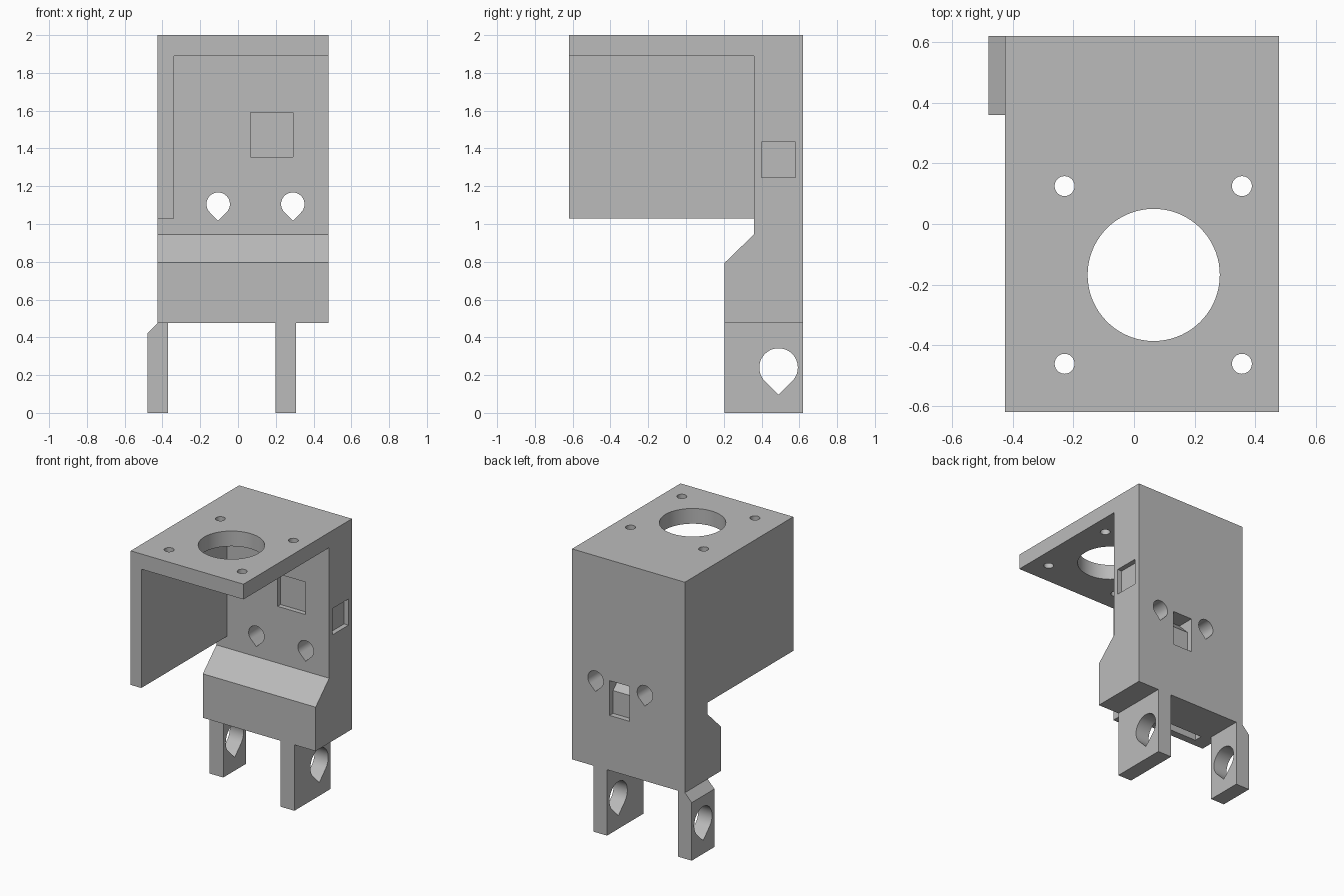
import bpy
import bmesh
from math import cos, sin, pi, radians
from mathutils import Vector

cube = bpy.data.objects.get("Cube")
if cube:
    bpy.data.objects.remove(cube, do_unlink=True)

grey = bpy.data.materials.new("plain grey")
grey.use_nodes = True
grey.diffuse_color = (0.5, 0.5, 0.5, 1)
grey.node_tree.nodes["Principled BSDF"].inputs["Base Color"].default_value = (0.5, 0.5, 0.5, 1)

# Overall extents shared by several parts
LEFT, RIGHT = -0.425, 0.478
FRONT, BACK = -0.62, 0.62
PLATE_Y = 0.36
BASE, TOP = 0.477, 2.0
PLACE = {"x": lambda a, b, d: (d, a, b),
         "y": lambda a, b, d: (a, d, b),
         "z": lambda a, b, d: (a, b, d)}


def prism(name, axis, profile, start, end):
    """Extrude a closed profile along one axis."""
    bm = bmesh.new()
    verts = [bm.verts.new(PLACE[axis](a, b, start)) for a, b in profile]
    face = bm.faces.new(verts)
    extruded = bmesh.ops.extrude_face_region(bm, geom=[face])["geom"]
    moved = [v for v in extruded if isinstance(v, bmesh.types.BMVert)]
    bmesh.ops.translate(bm, verts=moved, vec=Vector(PLACE[axis](0, 0, end - start)))
    bmesh.ops.recalc_face_normals(bm, faces=bm.faces)
    mesh = bpy.data.meshes.new(name)
    bm.to_mesh(mesh)
    bm.free()
    mesh.materials.append(grey)
    obj = bpy.data.objects.new(name, mesh)
    bpy.context.collection.objects.link(obj)
    return obj


def rect(a0, a1, b0, b1):
    return [(a0, b0), (a1, b0), (a1, b1), (a0, b1)]


def circle(a, b, r, n=48):
    return [(a + r * cos(2 * pi * i / n), b + r * sin(2 * pi * i / n)) for i in range(n)]


def teardrop(a, b, r, n=36):
    """Round hole with a right-angled point at its lower end."""
    arc = [-pi / 4 + 1.5 * pi * i / n for i in range(n + 1)]
    return [(a + r * cos(t), b + r * sin(t)) for t in arc] + [(a, b - r * 2 ** 0.5)]


def carve(obj, cutters):
    """Subtract the cutters, then smooth the round walls only."""
    bpy.ops.object.select_all(action="DESELECT")
    bpy.context.view_layer.objects.active = obj
    obj.select_set(True)
    for cutter in cutters:
        cutter.hide_render = True
        mod = obj.modifiers.new("cut", "BOOLEAN")
        mod.operation = "DIFFERENCE"
        mod.solver = "EXACT"
        mod.object = cutter
        bpy.ops.object.modifier_apply(modifier=mod.name)
        bpy.data.objects.remove(cutter, do_unlink=True)
    bpy.ops.object.shade_smooth_by_angle(angle=radians(30))


# Back plate, thick stepped base and top plate in one bracket
bracket = prism("bracket_body", "x", [
    (BACK, BASE), (0.205, BASE), (0.205, 0.795), (PLATE_Y, 0.945),
    (PLATE_Y, 1.89), (FRONT, 1.89), (FRONT, TOP), (BACK, TOP)], LEFT, RIGHT)

# Round motor opening and its four screw holes
cutters = [prism("motor_hole", "z", circle(0.065, -0.168, 0.218, 72), 1.8, 2.1)]
for x in (-0.229, 0.356):
    for y in (-0.461, 0.125):
        cutters.append(prism("screw_hole", "z", circle(x, y, 0.033, 24), 1.8, 2.1))

# Teardrop holes through the back plate
for x in (-0.105, 0.29):
    cutters.append(prism("plate_hole", "y", teardrop(x, 1.105, 0.062), 0.3, 0.7))

# Shallow pockets in the front, side, back and underside
cutters += [
    prism("front_pocket", "y", rect(0.065, 0.29, 1.355, 1.59), 0.3, PLATE_Y + 0.035),
    prism("side_pocket", "x", rect(0.40, 0.58, 1.245, 1.435), RIGHT - 0.035, 0.6),
    prism("back_pocket", "x", [(0.7, 0.875), (0.58, 0.875), (0.58, 1.04),
                               (0.495, 1.127), (0.7, 1.127)], 0.02, 0.177),
    prism("base_slot", "z", rect(-0.315, 0.145, 0.26, 0.32), 0.4, BASE + 0.1),
]
carve(bracket, cutters)

# Side wall under the top plate
prism("side_wall", "x", rect(FRONT, PLATE_Y, 1.03, 1.89), LEFT, -0.34)

# Two hinge legs, the outer one chamfered where it meets the base
outer = prism("outer_leg", "y", [(-0.48, 0), (-0.37, 0), (-0.37, BASE),
                                 (LEFT, BASE), (-0.48, 0.42)], PLATE_Y, BACK)
inner = prism("inner_leg", "y", rect(0.198, 0.308, 0, BASE), 0.205, BACK)
for leg in (outer, inner):
    carve(leg, [prism("pivot_hole", "x", teardrop(0.49, 0.24, 0.102), -0.6, 0.6)])
